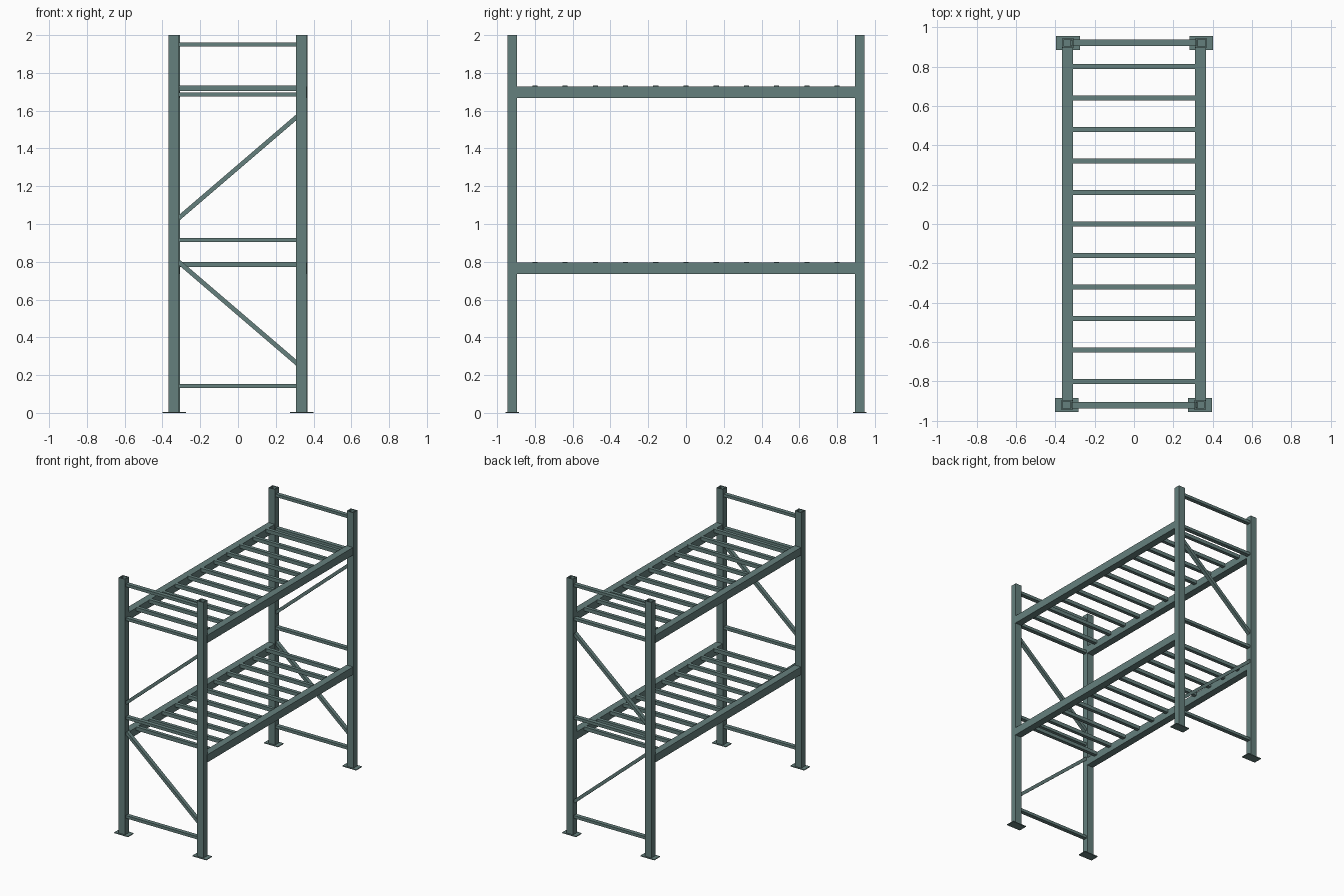
import bpy
import bmesh
import math

if "Cube" in bpy.data.objects:
    bpy.data.objects.remove(bpy.data.objects["Cube"])

steel = bpy.data.materials.new("grey green steel")
steel.diffuse_color = (0.13, 0.215, 0.205, 1)
steel.use_nodes = True
steel.node_tree.nodes["Principled BSDF"].inputs["Base Color"].default_value = steel.diffuse_color


def finish(name, bm):
    bmesh.ops.recalc_face_normals(bm, faces=bm.faces)
    mesh = bpy.data.meshes.new(name)
    bm.to_mesh(mesh)
    bm.free()
    mesh.materials.append(steel)
    obj = bpy.data.objects.new(name, mesh)
    bpy.context.collection.objects.link(obj)
    return obj


def box(name, center, size, tilt=0.0):
    bm = bmesh.new()
    bmesh.ops.create_cube(bm, size=1)
    bmesh.ops.scale(bm, vec=size, verts=bm.verts)
    obj = finish(name, bm)
    obj.location = center
    obj.rotation_euler.y = tilt
    return obj


def tube(name, x, y, w, d, z0, z1, wall):
    # open-ended square tube
    bm = bmesh.new()
    rings = []
    for z, inset in ((z0, 0), (z1, 0), (z1, wall), (z0, wall)):
        a, b = w / 2 - inset, d / 2 - inset
        rings.append([bm.verts.new((x + sx * a, y + sy * b, z))
                      for sx, sy in ((-1, -1), (1, -1), (1, 1), (-1, 1))])
    for r in range(4):
        lo, hi = rings[r], rings[(r + 1) % 4]
        for i in range(4):
            j = (i + 1) % 4
            bm.faces.new((lo[i], lo[j], hi[j], hi[i]))
    return finish(name, bm)


def brace(name, y, x0, z0, x1, z1):
    # slanted bar between two points in an end frame
    length = math.hypot(x1 - x0, z1 - z0)
    box(name, ((x0 + x1) / 2, y, (z0 + z1) / 2), (length, 0.03, 0.024),
        -math.atan2(z1 - z0, x1 - x0))


# End frames: posts, foot plates, rails and slanted braces
for end, y, shift in (("front", -0.92, -0.003), ("back", 0.92, 0.003)):
    for side, sx in (("left", -1), ("right", 1)):
        x = sx * 0.338 + shift
        tube(f"{end}_{side}_post", x, y, 0.056, 0.05, 0.004, 2.0, 0.007)
        box(f"{end}_{side}_foot_plate", (x, y, 0.003), (0.12, 0.07, 0.006))
    for z in (0.143, 0.915, 1.686, 1.95):
        box(f"{end}_rail", (shift, y, z), (0.625, 0.032, 0.022))
    brace(f"{end}_lower_brace", y, -0.315, 0.80, 0.315, 0.26)
    brace(f"{end}_upper_brace", y, -0.315, 1.03, 0.315, 1.57)

# Shelf levels: two long beams and a row of slats
for level, top in (("lower", 0.796), ("upper", 1.728)):
    for side, sx in (("left", -1), ("right", 1)):
        box(f"{level}_{side}_beam", (sx * 0.338, 0, top - 0.03),
            (0.056, 1.80, 0.06))
    for i in range(11):
        box(f"{level}_slat", (0, (i - 5) * 0.16, top - 0.01),
            (0.625, 0.027, 0.028))
